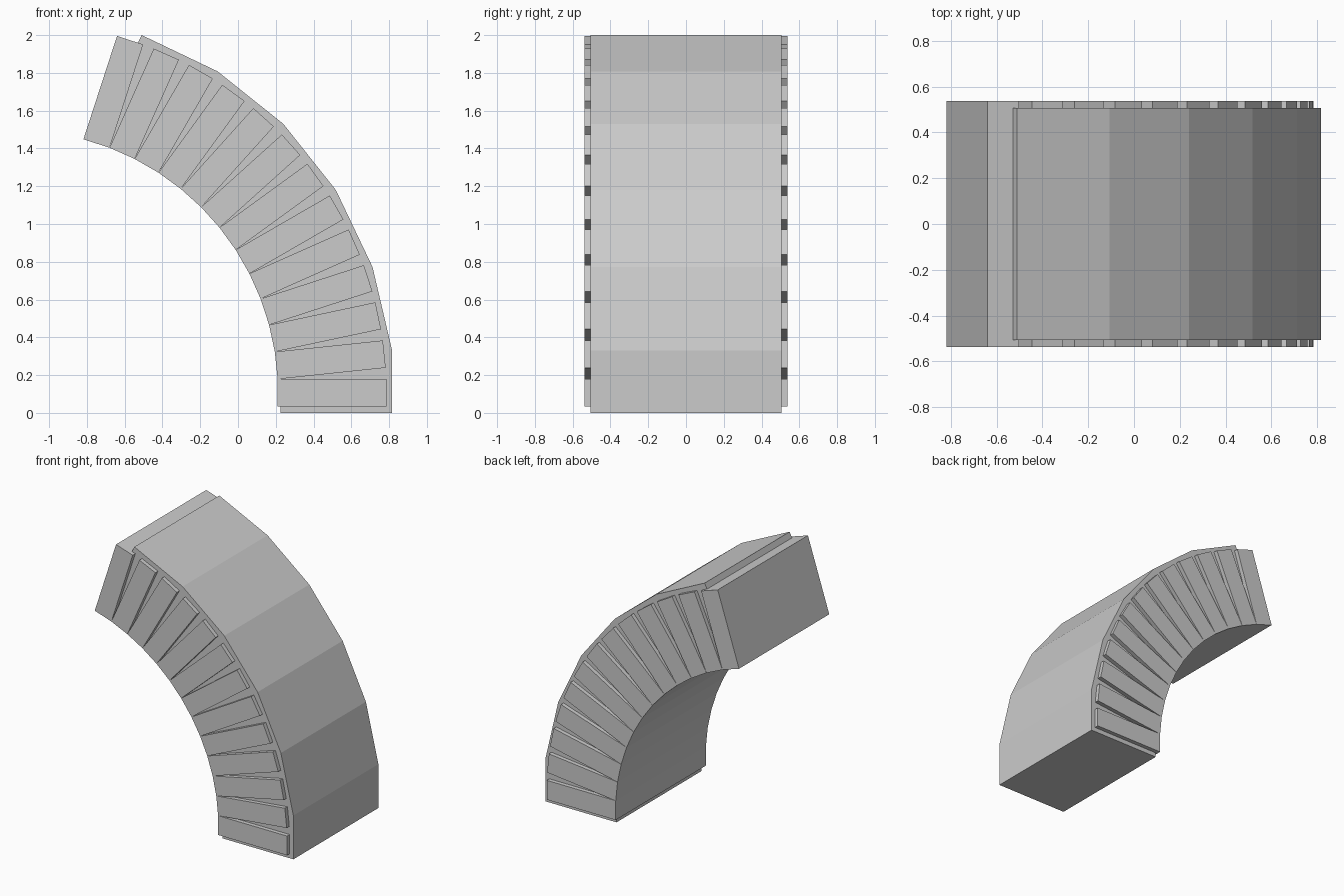
import bpy
from math import radians, sin, cos, tan
from mathutils import Vector

if "Cube" in bpy.data.objects:
    bpy.data.objects.remove(bpy.data.objects["Cube"])


def extrude_profile(name, points, half_width):
    """Extrude an (x, z) outline evenly along y."""
    n = len(points)
    verts = [(x, y, z) for y in (-half_width, half_width) for x, z in points]
    faces = [tuple(range(n)), tuple(reversed(range(n, 2 * n)))]
    faces += [(i, i + n, (i + 1) % n + n, (i + 1) % n) for i in range(n)]
    mesh = bpy.data.meshes.new(name)
    mesh.from_pydata(verts, [], faces)
    obj = bpy.data.objects.new(name, mesh)
    bpy.context.collection.objects.link(obj)
    return obj


# Faceted arch body: outer line, offset inwards by a constant thickness
outer = [Vector(p) for p in [(0.816, 0), (0.816, 0.33), (0.712, 0.773), (0.518, 1.18),
                             (0.24, 1.53), (-0.108, 1.808), (-0.51, 2.0)]]
thickness = 0.591
normals = []
for a, b in zip(outer, outer[1:]):
    d = (b - a).normalized()
    normals.append(Vector((-d.y, d.x)))
inner = []
for i, p in enumerate(outer):
    n1 = normals[max(i - 1, 0)]
    n2 = normals[min(i, len(normals) - 1)]
    inner.append(p + (n1 + n2) * thickness / (1 + n1.dot(n2)))
extrude_profile("arch_body", [tuple(p) for p in outer + inner[::-1]], 0.506)

# Thirteen wedge-spaced stone blocks following the inner curve
cx, cz = -1.178, 0.106
r_in, r_out = 1.388, 1.963
step = radians(6)
half = r_in * tan(step / 2)
for i in range(13):
    c, s = cos(i * step), sin(i * step)
    corners = [(r_in, -half), (r_out, -half), (r_out, half), (r_in, half)]
    pts = [(cx + r * c - t * s, cz + r * s + t * c) for r, t in corners]
    extrude_profile(f"arch_block_{i + 1}", pts, 0.537)
